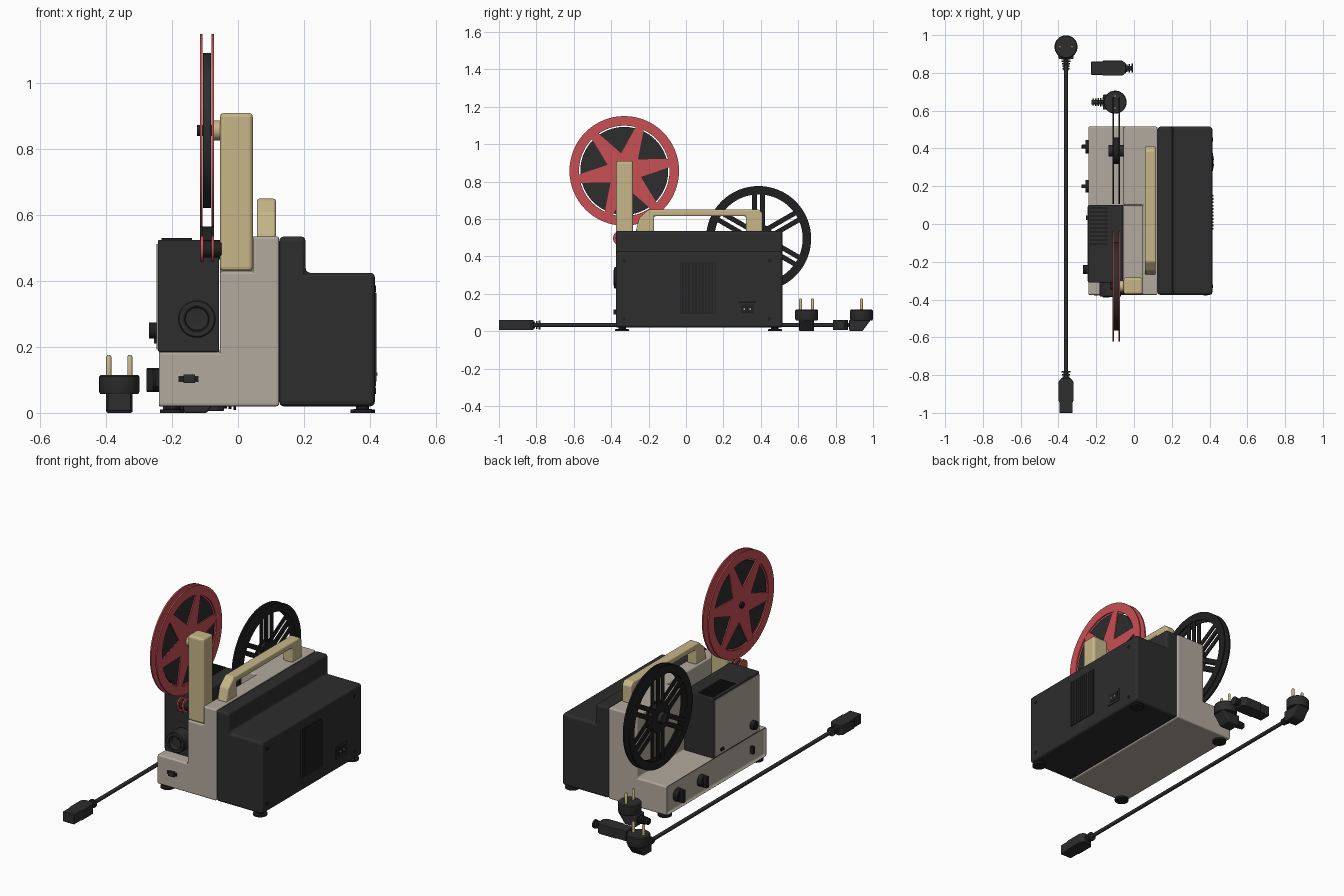
import bpy, bmesh, math
from mathutils import Vector

if "Cube" in bpy.data.objects:
    bpy.data.objects.remove(bpy.data.objects["Cube"])


def material(name, rgb):
    m = bpy.data.materials.new(name)
    m.diffuse_color = (*rgb, 1)
    m.use_nodes = True
    m.node_tree.nodes["Principled BSDF"].inputs["Base Color"].default_value = m.diffuse_color
    return m


DARK = material("charcoal", (0.026, 0.026, 0.027))
BLACK = material("black", (0.014, 0.014, 0.014))
BEIGE = material("warm_grey", (0.45, 0.40, 0.34))
TAN = material("tan", (0.57, 0.47, 0.25))
RED = material("red", (0.58, 0.08, 0.09))


def finish(name, bm, mat, bevel=0, smooth=False):
    bmesh.ops.remove_doubles(bm, verts=bm.verts, dist=1e-5)
    bmesh.ops.recalc_face_normals(bm, faces=bm.faces)
    me = bpy.data.meshes.new(name)
    bm.to_mesh(me)
    bm.free()
    me.materials.append(mat)
    if smooth:
        me.shade_smooth()
        me.set_sharp_from_angle(angle=math.radians(35))
    ob = bpy.data.objects.new(name, me)
    bpy.context.collection.objects.link(ob)
    if bevel:
        add_bevel(ob, bevel)
    return ob


def add_bevel(ob, width):
    b = ob.modifiers.new("bevel", 'BEVEL')
    b.width, b.segments, b.limit_method = width, 3, 'ANGLE'


def on_axis(axis, u, v, t):
    return {'X': (t, u, v), 'Y': (u, t, v), 'Z': (u, v, t)}[axis]


def prism(name, pts, axis, a, b, mat, bevel=0):
    bm = bmesh.new()
    lo = [bm.verts.new(on_axis(axis, u, v, a)) for u, v in pts]
    hi = [bm.verts.new(on_axis(axis, u, v, b)) for u, v in pts]
    bm.faces.new(lo)
    bm.faces.new(hi)
    for i in range(len(pts)):
        j = (i + 1) % len(pts)
        bm.faces.new((lo[i], lo[j], hi[j], hi[i]))
    return finish(name, bm, mat, bevel)


def box(name, x, y, z, mat, bevel=0):
    pts = [(x[0], y[0]), (x[1], y[0]), (x[1], y[1]), (x[0], y[1])]
    return prism(name, pts, 'Z', z[0], z[1], mat, bevel)


def lathe(name, prof, axis, c, mat, seg=32, closed=False):
    """Spin (radius, height) points round an axis; c is the centre in the other two coordinates."""
    bm = bmesh.new()
    rows = []
    for k in range(seg):
        a = 2 * math.pi * k / seg
        rows.append([bm.verts.new(on_axis(axis, c[0] + r * math.cos(a), c[1] + r * math.sin(a), t))
                     for r, t in prof])
    n = len(prof)
    for k in range(seg):
        p, q = rows[k], rows[(k + 1) % seg]
        for i in range(n if closed else n - 1):
            j = (i + 1) % n
            bm.faces.new((p[i], p[j], q[j], q[i]))
    return finish(name, bm, mat, smooth=True)


def cyl(name, axis, c, r, a, b, mat, seg=32):
    return lathe(name, [(0, a), (r, a), (r, b), (0, b)], axis, c, mat, seg)


def ring(name, axis, c, r0, r1, a, b, mat, seg=64):
    return lathe(name, [(r0, a), (r1, a), (r1, b), (r0, b)], axis, c, mat, seg, True)


# --- housing ---
Y0, Y1 = -0.375, 0.515
prism("right_shell", [(0.125, 0.02), (0.415, 0.02), (0.415, 0.425), (0.205, 0.425),
                      (0.205, 0.535), (0.125, 0.535)], 'Y', Y0, Y1, DARK, 0.014)
main = prism("main_body", [(-0.245, 0.02), (0.125, 0.02), (0.125, 0.535), (-0.055, 0.535),
                           (-0.055, 0.185), (-0.245, 0.185)], 'Y', Y0, Y1, BEIGE)
bm = bmesh.new()
bm.from_mesh(main.data)
side = [f for f in bm.faces if f.normal.x < -0.9 and f.calc_center_median().x < -0.2]
bmesh.ops.inset_region(bm, faces=side, thickness=0.012, depth=-0.015)
bm.to_mesh(main.data)
bm.free()
cutter = box("notch_cutter", (-0.2, 0.045), (-0.6, 0.1), (0.43, 0.8), BEIGE)
cutter.hide_render = True
cutter.hide_viewport = True
cut = main.modifiers.new("notch", 'BOOLEAN')
cut.operation, cut.object, cut.solver = 'DIFFERENCE', cutter, 'EXACT'
add_bevel(main, 0.008)

# --- carrying handle and reel arm ---
prism("carry_handle", [(-0.27, 0.53), (-0.25, 0.605), (-0.2, 0.65), (0.39, 0.65), (0.41, 0.63),
                       (0.41, 0.53), (0.32, 0.53), (0.32, 0.615), (-0.17, 0.615), (-0.17, 0.53)],
      'X', 0.057, 0.115, TAN, 0.008)
box("reel_arm", (-0.055, 0.045), (-0.373, -0.283), (0.43, 0.91), TAN, 0.013)

# --- lamp house with side panel, top vents and lens ---
box("lamp_house", (-0.243, -0.057), (-0.31, 0.1), (0.185, 0.525), DARK, 0.005)
box("lamp_house_panel", (-0.247, -0.24), (-0.302, 0.092), (0.192, 0.512), BEIGE)
for i in range(10):
    y = -0.11 + i * 0.021
    box("top_vent_rib", (-0.232, -0.14), (y, y + 0.01), (0.524, 0.53), BLACK)
lathe("lens_barrel", [(0.057, -0.3), (0.057, -0.38), (0.053, -0.385), (0.04, -0.385),
                      (0.034, -0.36), (0, -0.355)], 'Y', (-0.125, 0.285), DARK, 40)
ring("lens_ring", 'Y', (-0.125, 0.285), 0.036, 0.042, -0.387, -0.38, BLACK, 40)
cyl("lamp_house_knob", 'X', (-0.24, 0.25), 0.024, -0.27, -0.24, BLACK)
box("lamp_house_lever", (-0.255, -0.24), (0.02, 0.045), (0.21, 0.225), BLACK)

# --- tray controls and front switch ---
for y, r in ((0.41, 0.036), (0.2, 0.032)):
    cyl("control_knob", 'X', (y, 0.1), r, -0.258, -0.225, BLACK)
    box("knob_grip", (-0.278, -0.25), (y - 0.01, y + 0.01), (0.1 - r, 0.1 + r), BLACK, 0.003)
box("tray_slider", (-0.25, -0.225), (-0.26, -0.245), (0.08, 0.12), BLACK)
box("front_switch_plate", (-0.18, -0.12), (-0.379, -0.37), (0.094, 0.112), BLACK)
box("front_switch", (-0.165, -0.13), (-0.388, -0.37), (0.09, 0.117), DARK)

# --- right side grille, socket and screws ---
box("grille_plate", (0.41, 0.4165), (-0.033, 0.16), (0.093, 0.366), BLACK)
for i in range(11):
    y = -0.03 + i * 0.0175
    box("grille_slat", (0.41, 0.42), (y, y + 0.009), (0.095, 0.364), DARK)
box("socket_frame", (0.41, 0.419), (0.28, 0.375), (0.08, 0.155), DARK, 0.002)
box("socket_well", (0.41, 0.4205), (0.295, 0.36), (0.095, 0.142), BLACK)
for y in (0.312, 0.343):
    cyl("socket_pin", 'X', (y, 0.118), 0.005, 0.41, 0.423, TAN, 10)
for y in (-0.33, 0.447):
    for z in (0.067, 0.377):
        cyl("side_screw", 'X', (y, z), 0.01, 0.41, 0.418, BLACK, 16)

# --- feet ---
for x in (-0.2, 0.378):
    for y in (-0.342, 0.475):
        lathe("foot", [(0, 0), (0.037, 0), (0.037, 0.01), (0.02, 0.012), (0.02, 0.03), (0, 0.03)],
              'Z', (x, y), BLACK)

# --- full reel: two red star flanges round a film roll ---
FY, FZ = -0.33, 0.857
star = []
for k in range(6):
    a = math.radians(10 + 60 * k)
    for da, r in ((-0.085, 0.252), (0.085, 0.252), (math.pi / 6, 0.095)):
        star.append((FY + r * math.cos(a + da), FZ + r * math.sin(a + da)))
for x in (-0.115, -0.081):
    ring("full_reel_rim", 'X', (FY, FZ), 0.242, 0.293, x, x + 0.008, RED)
    prism("full_reel_star", star, 'X', x + 0.001, x + 0.007, RED)
cyl("film_roll", 'X', (FY, FZ), 0.235, -0.1065, -0.0815, DARK, 64)
cyl("full_reel_hub", 'X', (FY, FZ), 0.03, -0.074, -0.05, TAN)
cyl("full_reel_spindle", 'X', (FY, FZ), 0.017, -0.125, -0.06, BLACK, 20)
# red feed roller below the reel
for x in (-0.113, -0.081):
    cyl("feed_roller_flange", 'X', (-0.35, 0.497), 0.04, x, x + 0.008, RED)
cyl("feed_roller_core", 'X', (-0.35, 0.497), 0.026, -0.11, -0.05, BLACK)

# --- empty take-up reel with paired spokes ---
TY, TZ = 0.388, 0.495
for x in (-0.115, -0.081):
    ring("takeup_reel_rim", 'X', (TY, TZ), 0.236, 0.281, x, x + 0.008, BLACK)
    cyl("takeup_reel_disc", 'X', (TY, TZ), 0.08, x, x + 0.008, BLACK)
    for k in range(6):
        a = math.radians(30 + 60 * k)
        u, v = Vector((math.cos(a), math.sin(a))), Vector((-math.sin(a), math.cos(a)))
        for s in (-0.021, 0.021):
            pts = [Vector((TY, TZ)) + u * r + v * (s + w)
                   for r, w in ((0.07, -0.013), (0.24, -0.013), (0.24, 0.013), (0.07, 0.013))]
            prism("takeup_reel_spoke", [tuple(p) for p in pts], 'X', x + 0.001, x + 0.007, BLACK)
cyl("takeup_reel_core", 'X', (TY, TZ), 0.07, -0.11, -0.078, BLACK, 40)
cyl("takeup_spindle", 'X', (TY, TZ), 0.03, -0.135, -0.05, DARK)


# --- power plugs, connectors and cord ---
def place(parts, x, y, degrees):
    for ob in parts:
        ob.location = (x, y, 0)
        ob.rotation_euler.z = math.radians(degrees)


def relief(x0, x1, n):
    step = (x1 - x0) / n
    prof = [(0, x0)]
    for i in range(n):
        x, r = x0 + i * step, 0.024 - 0.007 * i / n
        prof += [(r, x), (r, x + step * 0.6), (0.012, x + step * 0.6), (0.012, x + step)]
    return lathe("strain_relief", prof + [(0, x1)], 'X', (0, 0.033), DARK, 20)


def plug(x, y, degrees):
    parts = [lathe("plug_face", [(0, 0.058), (0.058, 0.058), (0.061, 0.064), (0.061, 0.11),
                                 (0.057, 0.115), (0, 0.115)], 'Z', (0, 0), DARK, 40),
             prism("plug_body", [(-0.05, 0.06), (-0.005, 0), (0.065, 0), (0.065, 0.06)],
                   'Y', -0.04, 0.04, DARK, 0.006),
             relief(0.06, 0.125, 5)]
    for s in (-0.032, 0.032):
        parts.append(lathe("plug_pin", [(0, 0.11), (0.008, 0.11), (0.008, 0.17), (0.005, 0.175),
                                        (0, 0.175)], 'Z', (0, s), TAN, 14))
    place(parts, x, y, degrees)


def connector(x, y, degrees):
    outline = [(0, -0.025), (0.02, -0.04), (0.12, -0.04), (0.125, -0.035), (0.184, -0.035),
               (0.184, 0.035), (0.125, 0.035), (0.12, 0.04), (0.02, 0.04), (0, 0.025)]
    place([prism("connector_body", outline, 'Z', 0.005, 0.061, DARK, 0.003),
           relief(-0.037, 0.005, 3)], x, y, degrees)


plug(-0.36, 0.938, -90)
plug(-0.1, 0.645, 180)
connector(-0.36, -0.816, -90)
connector(-0.043, 0.825, 180)
cyl("power_cord", 'Y', (-0.36, 0.033), 0.0105, -0.8, 0.84, DARK, 16)
